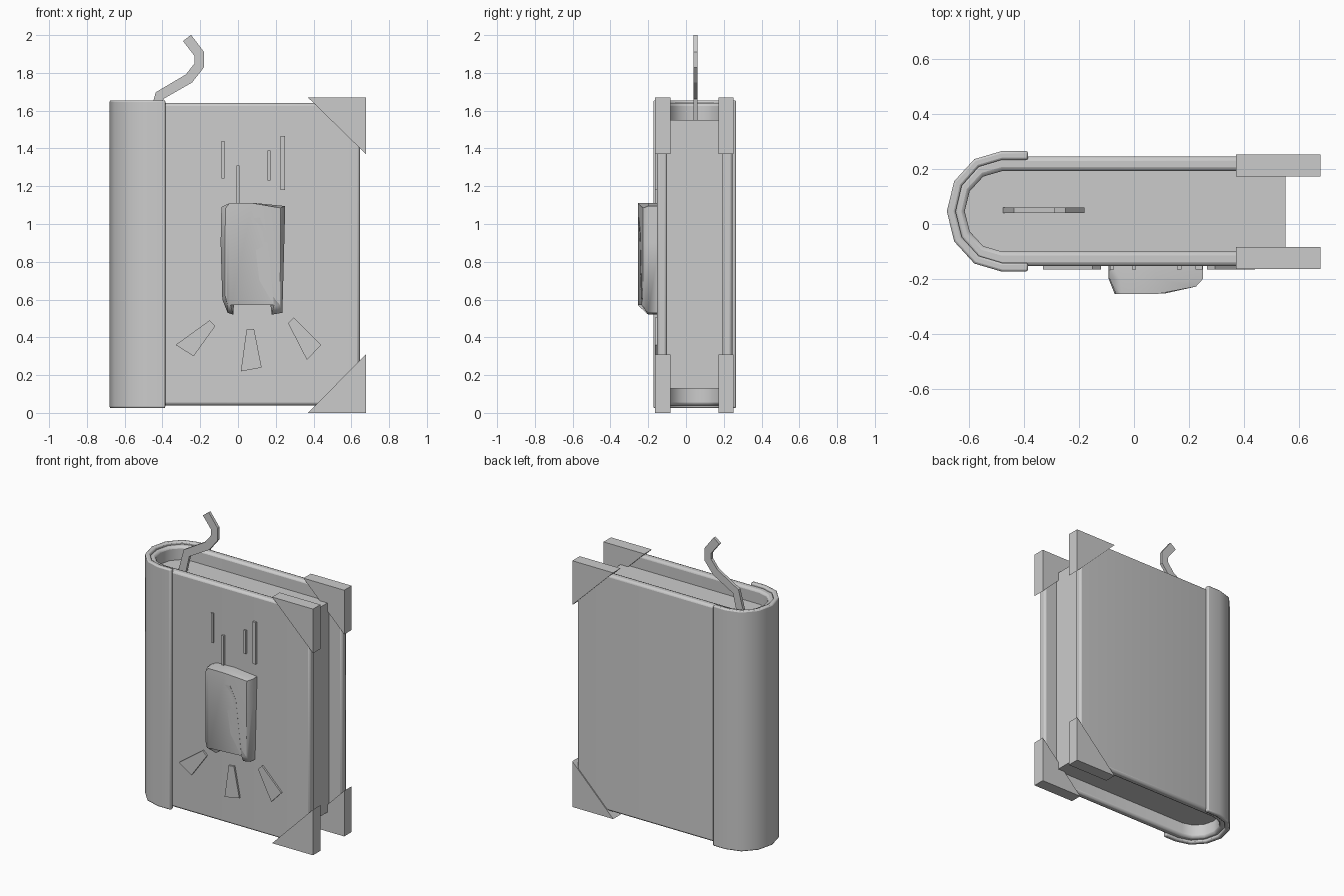
import bpy, bmesh, math

if "Cube" in bpy.data.objects:
    bpy.data.objects.remove(bpy.data.objects["Cube"])


def finish(name, bm, smooth=None, bevel=0.0):
    bmesh.ops.recalc_face_normals(bm, faces=bm.faces)
    me = bpy.data.meshes.new(name)
    bm.to_mesh(me)
    bm.free()
    ob = bpy.data.objects.new(name, me)
    bpy.context.collection.objects.link(ob)
    if bevel:
        mod = ob.modifiers.new("Bevel", 'BEVEL')
        mod.width, mod.segments = bevel, 2
        mod.limit_method, mod.angle_limit = 'ANGLE', math.radians(50)
    if smooth:
        bpy.ops.object.select_all(action='DESELECT')
        ob.select_set(True)
        bpy.context.view_layer.objects.active = ob
        bpy.ops.object.shade_smooth_by_angle(angle=math.radians(smooth))
    return ob


def loft(bm, rings, closed=True):
    """Skin a list of equally long vertex rings."""
    rings = [[bm.verts.new(p) for p in r] for r in rings]
    n = len(rings[0])
    for a, b in zip(rings, rings[1:]):
        for i in range(n if closed else n - 1):
            j = (i + 1) % n
            bm.faces.new((a[i], a[j], b[j], b[i]))
    return rings


def plate(name, pts, y0, y1):
    """Front-view (x, z) outline given thickness along y."""
    bm = bmesh.new()
    r = loft(bm, [[(x, y, z) for x, z in pts] for y in (y0, y1)])
    bm.faces.new(r[0])
    bm.faces.new(r[1])
    return finish(name, bm)


def u_shape(x_end, rx, ry, cx=-0.48, cy=0.046, seg=6):
    """Top-view outline, open to +x, with a rounded left end."""
    arc = [(cx - rx * math.sin(t), cy - ry * math.cos(t))
           for t in (math.pi * i / seg for i in range(seg + 1))]
    return [(x_end, cy - ry)] + arc + [(x_end, cy + ry)]


def wrap(name, outer, inner, z0, z1, bevel):
    bm = bmesh.new()
    r = loft(bm, [[(x, y, z) for x, y in c] for c, z in
                  ((outer, z0), (outer, z1), (inner, z1), (inner, z0), (outer, z0))],
             closed=False)
    for i in (0, -1):
        bm.faces.new([r[k][i] for k in range(4)])
    bmesh.ops.remove_doubles(bm, verts=bm.verts, dist=1e-5)
    return finish(name, bm, 40, bevel)


# Cover and spine wrap
wrap("cover", u_shape(0.645, 0.172, 0.199), u_shape(0.645, 0.135, 0.146), 0.04, 1.64, 0.014)
wrap("spine", u_shape(-0.385, 0.20, 0.219), u_shape(-0.385, 0.168, 0.187), 0.025, 1.655, 0.008)

# Page block
bm = bmesh.new()
pages = u_shape(0.55, 0.138, 0.148)
rings = loft(bm, [[(x, y, z) for x, y in pages] for z in (0.13, 1.55)])
for ring in rings:
    bm.faces.new(ring)
finish("pages", bm, 40)

# Corner guards
for y0, side in ((-0.163, "front"), (0.172, "back")):
    for za, zb, level in ((0.0, 0.31, "lower"), (1.67, 1.37, "upper")):
        plate(f"{side}_{level}_corner", [(0.37, za), (0.677, za), (0.677, zb)], y0, y0 + 0.08)

# Ribbon bookmark
path = [(-0.45, 1.54), (-0.415, 1.68), (-0.26, 1.77), (-0.205, 1.84),
        (-0.205, 1.90), (-0.27, 1.985)]
left, right = [], []
for i, (x, z) in enumerate(path):
    p, q = path[max(i - 1, 0)], path[min(i + 1, len(path) - 1)]
    dx, dz = q[0] - p[0], q[1] - p[1]
    k = 0.027 / math.hypot(dx, dz)
    left.append((x - dz * k, z + dx * k))
    right.append((x + dz * k, z - dx * k))
plate("bookmark", left + right[::-1], 0.04, 0.06)

# Tooth emblem: arch-shaped outline swelling out of the cover
outline = [(-0.088, 1.09), (-0.05, 1.108), (0.08, 1.112), (0.25, 1.095), (0.245, 0.9),
           (0.235, 0.53), (0.178, 0.52), (0.13, 0.94), (0.105, 1.01), (0.04, 0.995),
           (0.002, 0.94), (-0.025, 0.52), (-0.055, 0.53), (-0.083, 0.6), (-0.092, 0.9)]
inset = [(-0.065, 1.085), (-0.045, 1.11), (0.08, 1.11), (0.225, 1.085), (0.22, 0.9),
         (0.223, 0.57), (0.19, 0.57), (0.155, 0.94), (0.115, 1.035), (0.04, 1.025),
         (-0.025, 0.94), (-0.04, 0.57), (-0.055, 0.57), (-0.068, 0.62), (-0.07, 0.9)]
bm = bmesh.new()
front = [-0.255 + max(0, x - 0.1) * 0.22 for x, z in inset]
rings = loft(bm, [[(x, -0.14, z) for x, z in outline],
                  [(x, -0.2, z) for x, z in outline],
                  [(x, y, z) for (x, z), y in zip(inset, front)]])
bm.faces.new(rings[0])
cap = bm.faces.new(rings[2])
bmesh.ops.triangulate(bm, faces=[cap])
finish("tooth", bm, 60)

# Falling streaks above the tooth
for i, (x, w, z0, z1) in enumerate([(-0.08, 0.016, 1.24, 1.44), (0.0, 0.016, 1.10, 1.31),
                                    (0.165, 0.016, 1.23, 1.39), (0.236, 0.024, 1.18, 1.465)]):
    plate(f"streak_{i + 1}", [(x - w / 2, z0), (x + w / 2, z0),
                              (x + w / 2, z1), (x - w / 2, z1)], -0.165, -0.14)

# Impact rays below the tooth
rays = [[(-0.15, 0.49), (-0.12, 0.46), (-0.235, 0.30), (-0.33, 0.36)],
        [(0.045, 0.44), (0.085, 0.445), (0.125, 0.24), (0.015, 0.22)],
        [(0.295, 0.505), (0.265, 0.475), (0.365, 0.28), (0.44, 0.36)]]
for i, pts in enumerate(rays):
    plate(f"impact_ray_{i + 1}", pts, -0.165, -0.14)
